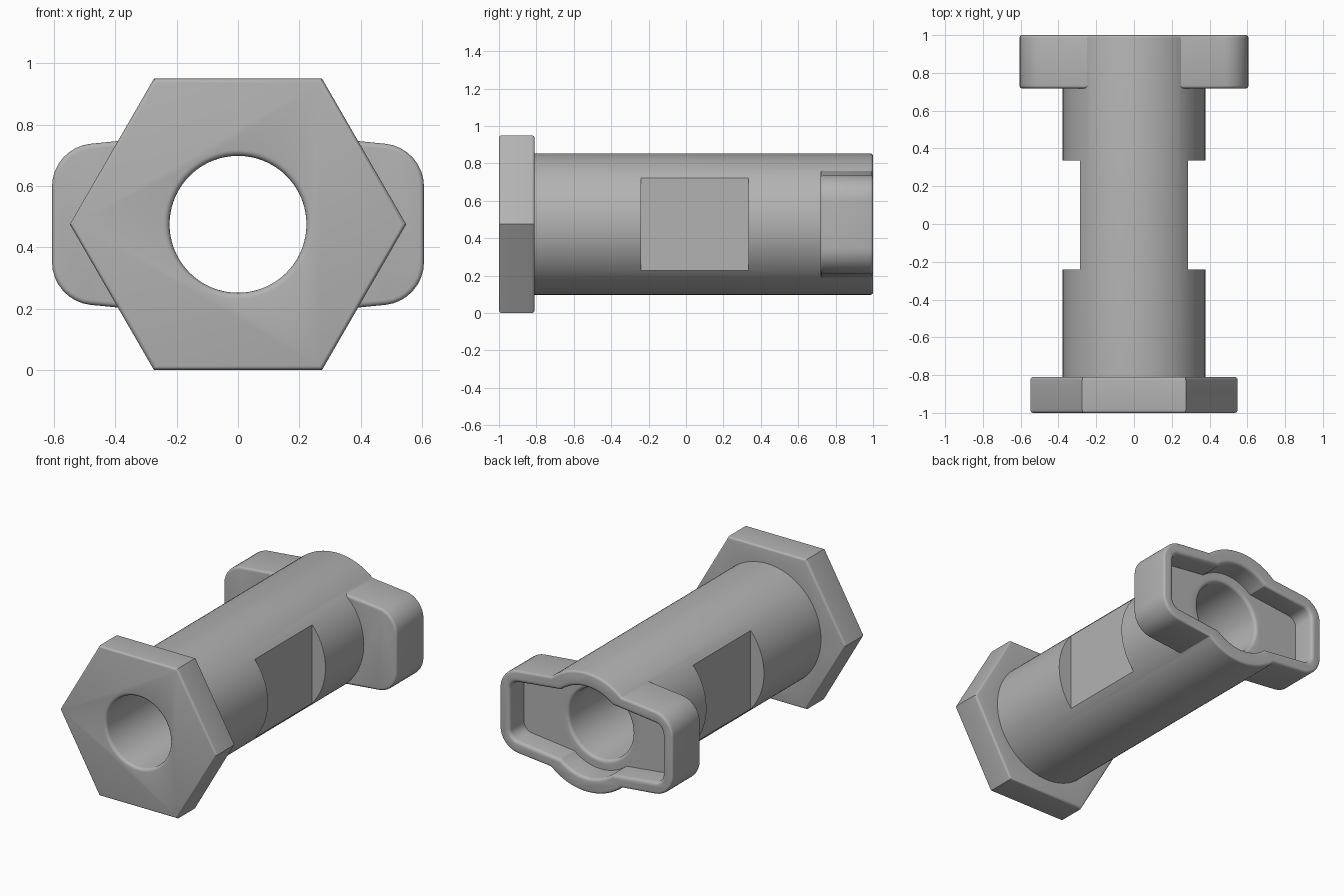
import bpy, bmesh
from math import cos, sin, pi, radians
from mathutils import Vector

if "Cube" in bpy.data.objects:
    bpy.data.objects.remove(bpy.data.objects["Cube"], do_unlink=True)

AXIS_Z = 0.475

steel = bpy.data.materials.new("plain grey")
steel.use_nodes = True
GREY = (0.45, 0.45, 0.45, 1)
steel.diffuse_color = GREY
steel.node_tree.nodes["Principled BSDF"].inputs["Base Color"].default_value = GREY


def circle(radius, sides=96):
    """Outline function: circle shrunk by an inset."""
    return lambda inset: [((radius - inset) * cos(2 * pi * i / sides),
                           (radius - inset) * sin(2 * pi * i / sides)) for i in range(sides)]


def lobes(half_width, end_height, mid_height, corner):
    """Outline function: wide plate with rounded corners, tallest in the middle."""
    def outline(inset):
        w, h, m, r = (v - inset for v in (half_width, end_height, mid_height, corner))
        slope = (m - h) / w
        # Arc centre lies r below the sloping edge
        cx = w - r
        cz = m - slope * cx - r * (1 + slope ** 2) ** 0.5
        tilt = pi / 2 - slope
        quarter = [(cx + r * cos(tilt * i / 8), cz + r * sin(tilt * i / 8)) for i in range(9)]
        top = quarter + [(0, m)] + [(-x, z) for x, z in reversed(quarter)]
        return top + [(-x, -z) for x, z in top]
    return outline


def rounded(y0, y1, r, steps=4):
    """Sections (y, inset) of a prism with rounded end edges."""
    arc = [(r * (1 - sin(pi / 2 * i / steps)), r * (1 - cos(pi / 2 * i / steps)))
           for i in range(steps + 1)]
    return [(y0 + d, k) for k, d in arc[::-1]][::-1] and \
        [(y0 + r - r * cos(pi / 2 * i / steps), r - r * sin(pi / 2 * i / steps)) for i in range(steps + 1)] + \
        [(y1 - r + r * sin(pi / 2 * i / steps), r - r * cos(pi / 2 * i / steps)) for i in range(steps + 1)]


def flare(y, r, direction, steps=4):
    """Sections that widen a cutter into a rounded mouth at y."""
    return [(y - direction * r * (1 - sin(pi / 2 * i / steps)),
             -r * (1 - cos(pi / 2 * i / steps))) for i in range(steps + 1)]


def prism(name, outline, sections):
    """Loft an outline along the y axis."""
    bm = bmesh.new()
    rings = [[bm.verts.new((x, y, z + AXIS_Z)) for x, z in outline(k)] for y, k in sections]
    for a, b in zip(rings, rings[1:]):
        for i in range(len(a)):
            j = (i + 1) % len(a)
            bm.faces.new((a[i], a[j], b[j], b[i]))
    bm.faces.new(rings[0])
    bm.faces.new(rings[-1])
    bmesh.ops.recalc_face_normals(bm, faces=bm.faces)
    mesh = bpy.data.meshes.new(name)
    bm.to_mesh(mesh)
    bm.free()
    mesh.materials.append(steel)
    obj = bpy.data.objects.new(name, mesh)
    bpy.context.collection.objects.link(obj)
    return obj


def combine(target, tool, operation):
    mod = target.modifiers.new(operation, 'BOOLEAN')
    mod.operation, mod.solver, mod.object = operation, 'EXACT', tool
    bpy.context.view_layer.objects.active = target
    bpy.ops.object.modifier_apply(modifier=mod.name)
    bpy.data.objects.remove(tool, do_unlink=True)


# Barrel with two wrench flats
body = prism("flanged_barrel", circle(0.378), rounded(-0.9, 1, 0.015))
for side in (-1, 1):
    flat = prism("flat_cutter", lambda k, s=side: [(s * 0.285, -0.5), (s * 0.5, -0.5),
                                                   (s * 0.5, 0.5), (s * 0.285, 0.5)],
                 [(-0.24, 0), (0.335, 0)])
    combine(body, flat, 'DIFFERENCE')

# Hexagonal head and side lugs
combine(body, prism("hex_head", circle(0.548, 6), rounded(-1, -0.81, 0.015)), 'UNION')
combine(body, prism("side_lugs", lobes(0.606, 0.25, 0.31, 0.14),
                    rounded(0.718, 1, 0.015)), 'UNION')

# Recess in the back end
FLOOR = 0.855
mouth = [(FLOOR, 0)] + flare(1, 0.02, 1) + [(1.1, -0.02)]
combine(body, prism("lug_recess", lobes(0.535, 0.18, 0.24, 0.06), mouth), 'DIFFERENCE')
combine(body, prism("round_recess", circle(0.285), mouth), 'DIFFERENCE')

# Bore with rounded mouths
bore = [(-1.1, -0.02)] + flare(-1, 0.02, -1)[::-1] + flare(FLOOR, 0.02, 1) + [(0.93, -0.02)]
combine(body, prism("bore", circle(0.223), bore), 'DIFFERENCE')

# Smooth shading with sharp edges kept
for o in bpy.context.selected_objects:
    o.select_set(False)
body.select_set(True)
bpy.context.view_layer.objects.active = body
bpy.ops.object.shade_smooth_by_angle(angle=radians(30))
